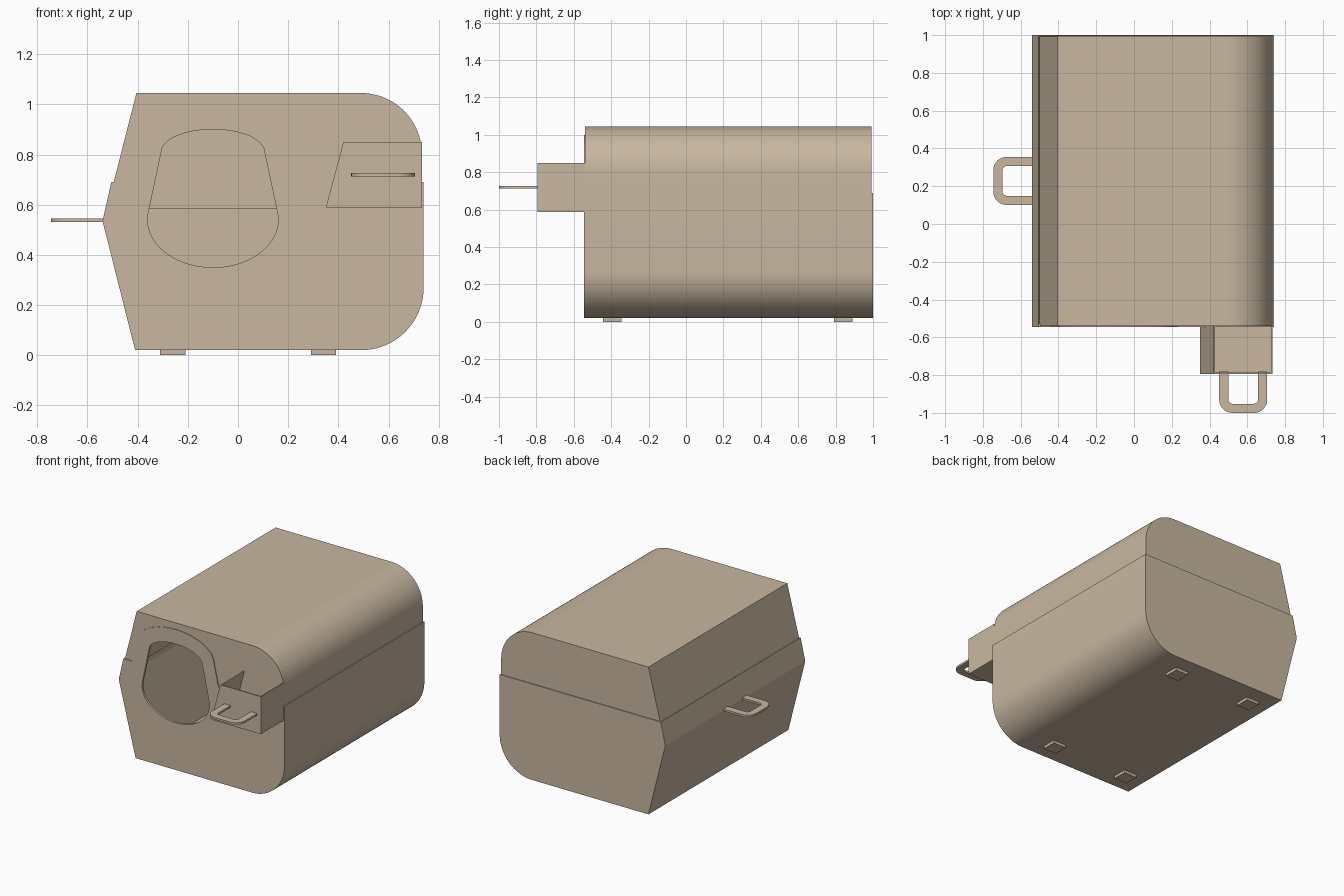
import bpy, bmesh, math
from mathutils import Vector

if "Cube" in bpy.data.objects:
    bpy.data.objects.remove(bpy.data.objects["Cube"])

tan = bpy.data.materials.new("warm_tan")
tan.diffuse_color = (0.578, 0.474, 0.352, 1)
tan.use_nodes = True
tan.node_tree.nodes["Principled BSDF"].inputs["Base Color"].default_value = tan.diffuse_color


def arc(cx, cz, rx, rz, a0, a1, n=24):
    return [(cx + rx * math.cos(math.radians(a0 + (a1 - a0) * i / n)),
             cz + rz * math.sin(math.radians(a0 + (a1 - a0) * i / n))) for i in range(n + 1)]


def strip(path, t):
    """Closed outline of a thin wall: the path plus its copy offset inwards by t."""
    p = [Vector(q) for q in path]
    norms = []
    for a, b in zip(p, p[1:]):
        d = (b - a).normalized()
        norms.append(Vector((-d.y, d.x)))
    inner = []
    for i, q in enumerate(p):
        n0, n1 = norms[max(i - 1, 0)], norms[min(i, len(norms) - 1)]
        m = (n0 + n1).normalized()
        inner.append(tuple(q + m * (t / m.dot(n0))))
    return list(path) + inner[::-1]


def prism(name, loops, t0, t1, axis="y"):
    """Fill outlines (first outer, others holes) and extrude along y or z."""
    bm = bmesh.new()
    edges = []
    for loop in loops:
        vs = [bm.verts.new((u, t0, v) if axis == "y" else (u, v, t0)) for u, v in loop]
        edges += [bm.edges.new((vs[i - 1], vs[i])) for i in range(len(vs))]
    normal = (0, -1, 0) if axis == "y" else (0, 0, 1)
    bmesh.ops.triangle_fill(bm, edges=edges, use_beauty=True, normal=normal)
    ext = bmesh.ops.extrude_face_region(bm, geom=bm.faces[:], use_keep_orig=True)
    move = (0, t1 - t0, 0) if axis == "y" else (0, 0, t1 - t0)
    bmesh.ops.translate(bm, vec=move,
                        verts=[g for g in ext["geom"] if isinstance(g, bmesh.types.BMVert)])
    bmesh.ops.recalc_face_normals(bm, faces=bm.faces[:])
    me = bpy.data.meshes.new(name)
    bm.to_mesh(me)
    bm.free()
    me.materials.append(tan)
    ob = bpy.data.objects.new(name, me)
    bpy.context.collection.objects.link(ob)
    bpy.context.view_layer.objects.active = ob
    bpy.ops.object.select_all(action="DESELECT")
    ob.select_set(True)
    bpy.ops.object.shade_smooth_by_angle(angle=math.radians(25))
    return ob


# Profiles seen from the front
lower = [(-.505, .69), (-.54, .535), (-.41, .02)] + arc(.49, .27, .25, .25, 270, 360) + [(.74, .69)]
lid = [(.733, .585)] + arc(.49, .802, .243, .243, 0, 90) + [(-.405, 1.045), (-.522, .585)]
lid_above = [(.733, .69)] + lid[1:-1] + [(-.495, .69)]
arch = [(.23, .69)] + arc(-.1, .845, .295, .155, 0, 180, 32) + [(-.44, .69)]
opening = arc(-.1, .81, .205, .09, 8, 172, 32) + arc(-.1, .54, .26, .19, 172, 368, 40)

# Lower shell: wall, front with the arched entrance, back
prism("lower_shell_wall", [strip(lower, .006)], -.545, 1.0)
prism("entrance_front", [lower + arch, opening], -.545, -.53)
prism("lower_shell_back", [lower], .994, 1.0)

# Lid: wall, front cut around the arch, back
prism("lid_wall", [strip(lid, .006)], -.54, .993)
prism("lid_front", [lid_above + arch[::-1]], -.54, -.53)
prism("lid_back", [lid], .986, .993)

# Open-topped box on the front
box = [(.42, .85), (.35, .588), (.733, .588), (.733, .85)]
prism("front_box_wall", [strip(box, .008)], -.79, -.54)
prism("front_box_face", [box], -.795, -.786)

# U-shaped pull handles
half, length, w, r = .127, .21, .048, .07


def u_path(h, l, rad):
    return ([(-h, -.01), (-h, l - rad)] + arc(-h + rad, l - rad, rad, rad, 180, 90, 8)
            + arc(h - rad, l - rad, rad, rad, 90, 0, 8) + [(h, l - rad), (h, -.01)])


def tidy(pts):
    out = [pts[0]]
    for p in pts[1:]:
        if (Vector(p) - Vector(out[-1])).length > 1e-5:
            out.append(p)
    return out


u_shape = tidy(u_path(half, length, r)) + tidy(u_path(half - w, length - w, .025))[::-1]
for name, z0, loc, turn in (("box_handle", .712, (.578, -.79, 0), math.pi),
                            ("side_handle", .53, (-.535, .228, 0), math.pi / 2)):
    handle = prism(name, [u_shape], z0, z0 + .014, "z")
    handle.location = loc
    handle.rotation_euler.z = turn

# Four square feet
for i, (x, y) in enumerate((x, y) for x in (-.26, .34) for y in (-.395, .84)):
    square = [(x + a * .05, y + b * .05) for a, b in ((-1, -1), (1, -1), (1, 1), (-1, 1))]
    prism(f"foot_{i + 1}", [square], 0, .022, "z")
